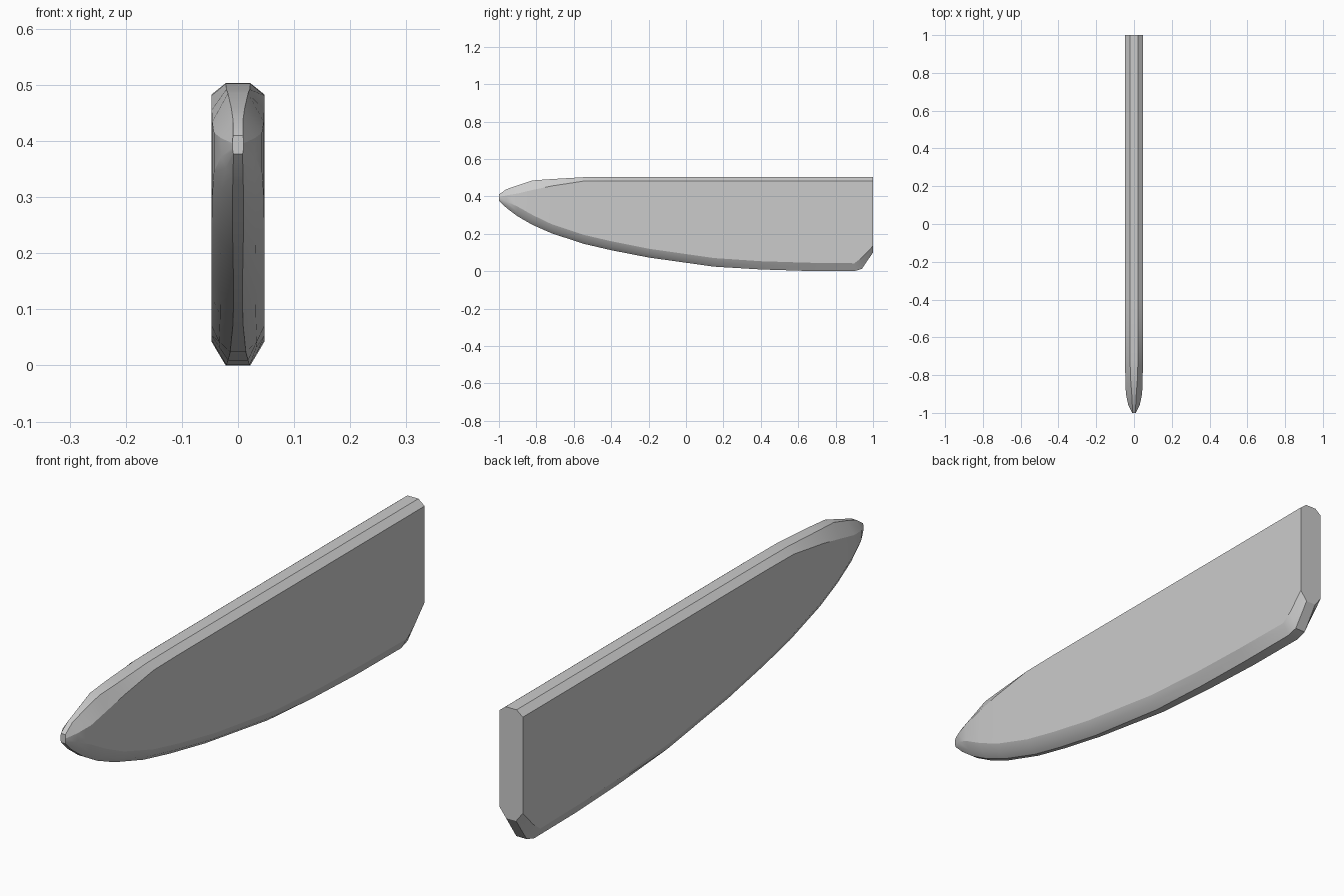
import bpy, bmesh

# Stations along the length:
# y, top z, top side edge z, bottom z, bottom side edge z, half width, top flat, bottom flat
STATIONS = [
    (-1.00, 0.410, 0.396, 0.377, 0.388, 0.010, 0.009, 0.008),
    (-0.96, 0.438, 0.405, 0.338, 0.372, 0.030, 0.009, 0.009),
    (-0.90, 0.459, 0.415, 0.293, 0.345, 0.043, 0.012, 0.010),
    (-0.82, 0.485, 0.434, 0.247, 0.300, 0.046, 0.018, 0.010),
    (-0.72, 0.492, 0.455, 0.203, 0.252, 0.047, 0.021, 0.009),
    (-0.55, 0.502, 0.481, 0.147, 0.195, 0.047, 0.022, 0.008),
    (-0.40, 0.503, 0.483, 0.112, 0.160, 0.047, 0.022, 0.008),
    (-0.20, 0.503, 0.483, 0.073, 0.120, 0.047, 0.022, 0.009),
    (0.15, 0.503, 0.483, 0.024, 0.070, 0.047, 0.022, 0.014),
    (0.40, 0.503, 0.483, 0.009, 0.053, 0.047, 0.022, 0.018),
    (0.65, 0.503, 0.483, 0.001, 0.045, 0.047, 0.022, 0.021),
    (0.90, 0.503, 0.483, 0.000, 0.042, 0.047, 0.022, 0.022),
    (0.94, 0.503, 0.483, 0.012, 0.072, 0.047, 0.022, 0.021),
    (1.00, 0.503, 0.483, 0.100, 0.135, 0.047, 0.022, 0.020),
]


def section(bm, y, zt, zts, zb, zbs, w, ft, fb):
    """Chamfered cross-section with a rounded lower edge toward the nose."""
    bulge = 0.10 if y < 0.3 else 0.0
    mx = (fb + w) / 2 + bulge * (w - fb)
    mz = (zb + zbs) / 2 - bulge * (zbs - zb)
    half = [(ft, zt), (w, zts), (w, zbs), (mx, mz), (fb, zb)]
    ring = half + [(-x, z) for x, z in reversed(half)]
    return [bm.verts.new((x, y, z)) for x, z in ring]


# Blade body: loft between stations and cap the ends
bm = bmesh.new()
rings = [section(bm, *s) for s in STATIONS]
for a, b in zip(rings, rings[1:]):
    n = len(a)
    for i in range(n):
        j = (i + 1) % n
        bm.faces.new((a[i], a[j], b[j], b[i]))
bm.faces.new(rings[0])
bm.faces.new(rings[-1])
bmesh.ops.recalc_face_normals(bm, faces=bm.faces[:])

mesh = bpy.data.meshes.new("blade_body")
bm.to_mesh(mesh)
bm.free()
body = bpy.data.objects.new("blade_body", mesh)
bpy.context.collection.objects.link(body)

# Smooth the rounded nose while keeping the chamfer edges crisp
bpy.context.view_layer.objects.active = body
body.select_set(True)
bpy.ops.object.shade_smooth_by_angle(angle=0.4)
